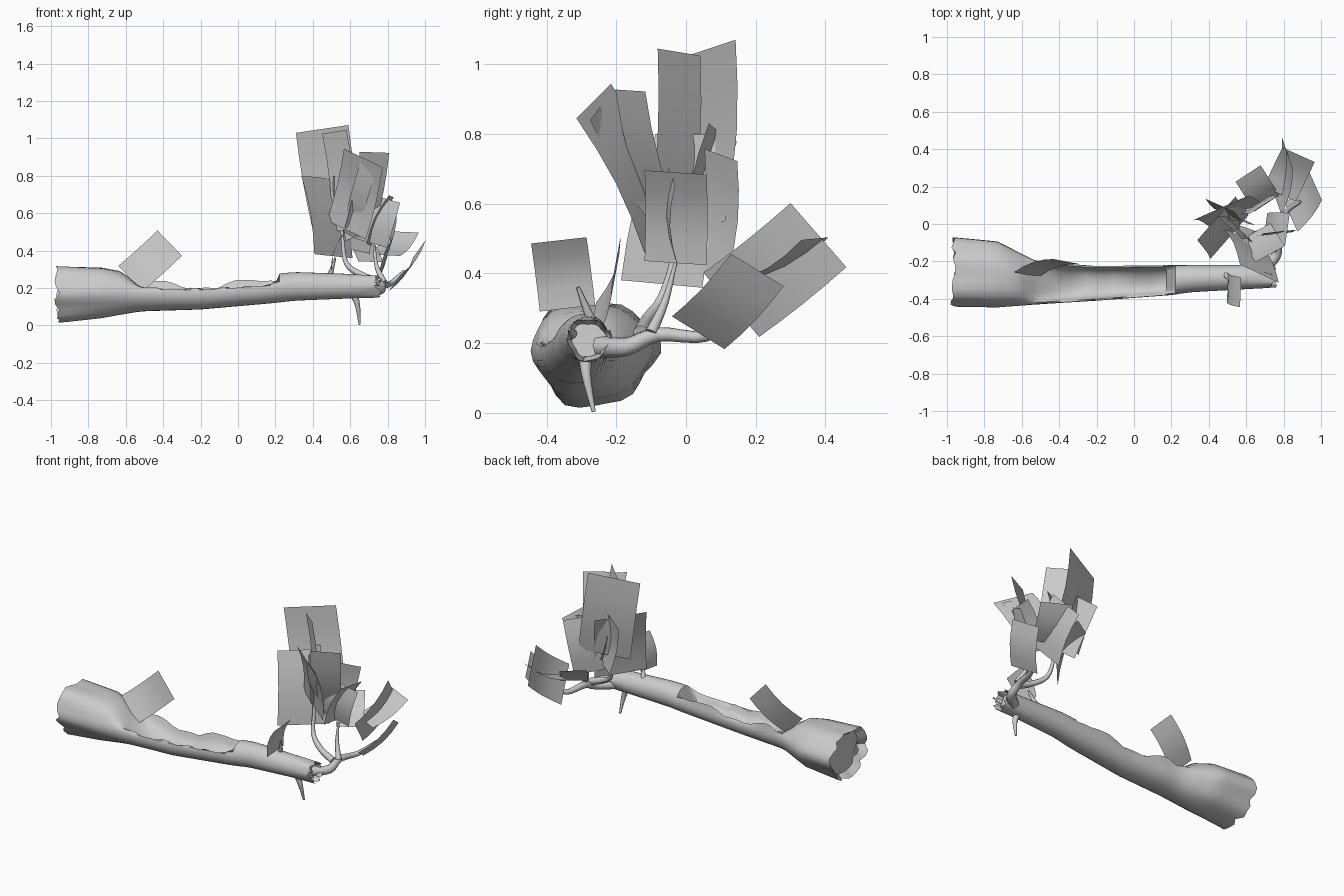
import bpy, bmesh, math, random
from mathutils import Vector

if "Cube" in bpy.data.objects:
    bpy.data.objects.remove(bpy.data.objects["Cube"])
random.seed(4)

def make(name, verts, faces, smooth=40):
    me = bpy.data.meshes.new(name)
    me.from_pydata([tuple(v) for v in verts], [], faces)
    bm = bmesh.new()
    bm.from_mesh(me)
    bmesh.ops.recalc_face_normals(bm, faces=bm.faces)
    bm.to_mesh(me)
    bm.free()
    ob = bpy.data.objects.new(name, me)
    bpy.context.collection.objects.link(ob)
    bpy.ops.object.select_all(action='DESELECT')
    bpy.context.view_layer.objects.active = ob
    ob.select_set(True)
    bpy.ops.object.shade_smooth_by_angle(angle=math.radians(smooth))
    return ob

def loft_faces(rings, n):
    fs = [(k * n + i, k * n + (i + 1) % n, (k + 1) * n + (i + 1) % n, (k + 1) * n + i)
          for k in range(rings - 1) for i in range(n)]
    return fs + [tuple(range(n)), tuple(range((rings - 1) * n, rings * n))]

# hollow fallen trunk: x, y min, y max, z min, z max at a few key sections
keys = [
    (-0.975, -0.44, -0.085, 0.02, 0.325),
    (-0.73, -0.445, -0.10, 0.04, 0.315),
    (-0.52, -0.43, -0.20, 0.075, 0.27),
    (-0.20, -0.41, -0.225, 0.085, 0.255),
    (0.20, -0.38, -0.22, 0.12, 0.275),
    (0.30, -0.365, -0.22, 0.132, 0.285),
    (0.745, -0.34, -0.22, 0.15, 0.27),
]
N, STEPS = 28, 36

def section(x):
    for a, b in zip(keys, keys[1:]):
        if x <= b[0] + 1e-6:
            t = (x - a[0]) / (b[0] - a[0])
            return [p + (q - p) * t for p, q in zip(a, b)][1:]

def trunk_ring(x):
    y0, y1, z0, z1 = section(x)
    cy, cz, ry, rz = (y0 + y1) / 2, (z0 + z1) / 2, (y1 - y0) / 2, (z1 - z0) / 2
    lump = max(0, 0.06 * (-0.5 - x) / 0.45, 0.05 * (x - 0.6) / 0.14)
    ring = []
    for i in range(N):
        a = math.tau * (i + 2) / N
        f = 1 + lump * (math.sin(3 * a + 0.6) + 0.9 * math.sin(6 * a + 1))
        ring.append(Vector((x, cy + ry * f * math.cos(a), max(0.015, cz + rz * f * math.sin(a)))))
    # the top is scooped into a trough with a ragged rim
    op = max(0, min(1, (x + 0.62) / 0.2, (0.22 - x) / 0.03))
    if op:
        ring[0].z += op * (0.018 * math.cos(14 * (x + 0.4)) + random.uniform(-0.012, 0.015))
        ring[10].z += op * random.uniform(-0.03, -0.005)
        for i in range(1, 10):
            q = ring[0].lerp(ring[10], 0.5 - 0.46 * math.cos(math.pi * i / 10))
            q.z -= 0.07 * math.sin(math.pi * i / 10) ** 0.7
            ring[i] = ring[i].lerp(q, op)
    return ring

def recess(ring, depth):
    mid = sum(ring, Vector()) / N
    return [mid.lerp(p, 0.8) + Vector((depth, 0, 0)) for p in ring]

rings = [trunk_ring(-0.965 + 1.71 * k / STEPS) for k in range(STEPS + 1)]
for r in (rings[0], rings[-1]):
    for p in r:
        p.x += random.uniform(-0.02, 0.02) + (0.05 * (0.2 - p.z) if r is rings[0] else 0)
rings = [recess(rings[0], 0.04)] + rings + [recess(rings[-1], -0.04)]
make("hollow_trunk", [p for r in rings for p in r], loft_faces(len(rings), N), 45)

# branches and twigs: tapered tubes along smooth paths
def tube(name, r0, r1, *path, n=8, sub=4):
    P = [Vector(p) for p in path]
    P = [2 * P[0] - P[1]] + P + [2 * P[-1] - P[-2]]
    line = []
    for s in range(1, len(P) - 2):
        a, b, c, d = P[s - 1:s + 3]
        for q in range(sub):
            t = q / sub
            line.append(0.5 * (2 * b + (c - a) * t + (2 * a - 5 * b + 4 * c - d) * t * t
                               + (3 * b - a - 3 * c + d) * t ** 3))
    line.append(P[-2])
    vs, m = [], len(line)
    for k, p in enumerate(line):
        tan = (line[min(k + 1, m - 1)] - line[max(k - 1, 0)]).normalized()
        u = tan.cross(Vector((0.9, -0.3, 0.1))).normalized()
        w = tan.cross(u)
        r = r0 + (r1 - r0) * k / (m - 1)
        vs += [p + r * (u * math.cos(math.tau * i / n) + w * math.sin(math.tau * i / n)) for i in range(n)]
    make(name, vs, loft_faces(m, n), 60)

tube("main_branch", 0.032, 0.01, (0.68, -0.25, 0.19), (0.76, -0.17, 0.19), (0.77, -0.08, 0.225),
     (0.81, 0.06, 0.22), (0.89, 0.12, 0.29))
tube("upright_branch", 0.022, 0.005, (0.76, -0.13, 0.23), (0.66, -0.11, 0.27), (0.58, -0.07, 0.33),
     (0.56, -0.035, 0.45), (0.55, -0.02, 0.62))
tube("fork_branch", 0.018, 0.005, (0.78, -0.10, 0.23), (0.74, -0.06, 0.32), (0.73, -0.03, 0.43))
tube("small_twig", 0.016, 0.005, (0.49, -0.27, 0.26), (0.52, -0.31, 0.36))
tube("hanging_twig", 0.022, 0.006, (0.62, -0.29, 0.17), (0.64, -0.285, 0.10), (0.65, -0.265, 0.004))
tube("end_splinter", 0.018, 0.004, (0.68, -0.32, 0.22), (0.76, -0.335, 0.24))

# leaf cards: bent rectangles from base middle to tip middle, width facing a heading
def card(name, width, base, tip, heading, bow, seg=4):
    base, tip = Vector(base), Vector(tip)
    axis = (tip - base).normalized()
    h = Vector((math.cos(math.radians(heading)), math.sin(math.radians(heading)), 0))
    side = (h - axis * h.dot(axis)).normalized()
    nrm = side.cross(axis)
    vs = []
    for k in range(seg + 1):
        p = base.lerp(tip, k / seg) + nrm * bow * math.sin(math.pi * k / seg)
        vs += [p - side * width / 2, p + side * width / 2]
    make(name, vs, [(2 * k, 2 * k + 1, 2 * k + 3, 2 * k + 2) for k in range(seg)], 60)

def cards(label, width, *rows):
    for n, (base, tip, heading) in enumerate(rows):
        card("%s_%d" % (label, n + 1), width, base, tip, heading, 0.02 if n % 2 else -0.02)

cards("large_leaf_card", 0.31,
      ((0.54, 0.05, 0.53), (0.45, 0.08, 1.05), 23),
      ((0.51, -0.07, 0.37), (0.44, 0.03, 0.79), 50))
cards("medium_leaf_card", 0.25,
      ((0.58, -0.07, 0.51), (0.67, -0.265, 0.895), -33),
      ((0.76, 0.13, 0.31), (0.82, 0.38, 0.51), 90))
cards("upright_leaf_card", 0.18,
      ((0.57, -0.05, 0.51), (0.515, -0.02, 1.035), -43),
      ((0.65, -0.04, 0.52), (0.73, -0.16, 0.925), 28),
      ((0.70, -0.03, 0.43), (0.82, -0.03, 0.69), 80),
      ((0.71, -0.03, 0.44), (0.78, -0.04, 0.68), 5),
      ((0.63, 0.07, 0.40), (0.69, 0.10, 0.74), 32),
      ((0.57, 0.03, 0.45), (0.46, 0.10, 0.80), -25))
cards("low_leaf_card", 0.19,
      ((-0.575, -0.27, 0.25), (-0.365, -0.20, 0.44), 5),
      ((0.84, 0.035, 0.23), (0.97, 0.205, 0.41), 90),
      ((0.78, 0.16, 0.375), (0.88, 0.37, 0.50), -20))
cards("back_leaf_card", 0.16,
      ((0.50, -0.34, 0.30), (0.57, -0.365, 0.495), 90),
      ((0.71, 0.11, 0.34), (0.61, 0.27, 0.49), 35))
cards("narrow_leaf_card", 0.10,
      ((0.56, 0.03, 0.50), (0.51, 0.02, 0.80), 100),
      ((0.60, -0.02, 0.48), (0.70, -0.26, 0.86), -30))
